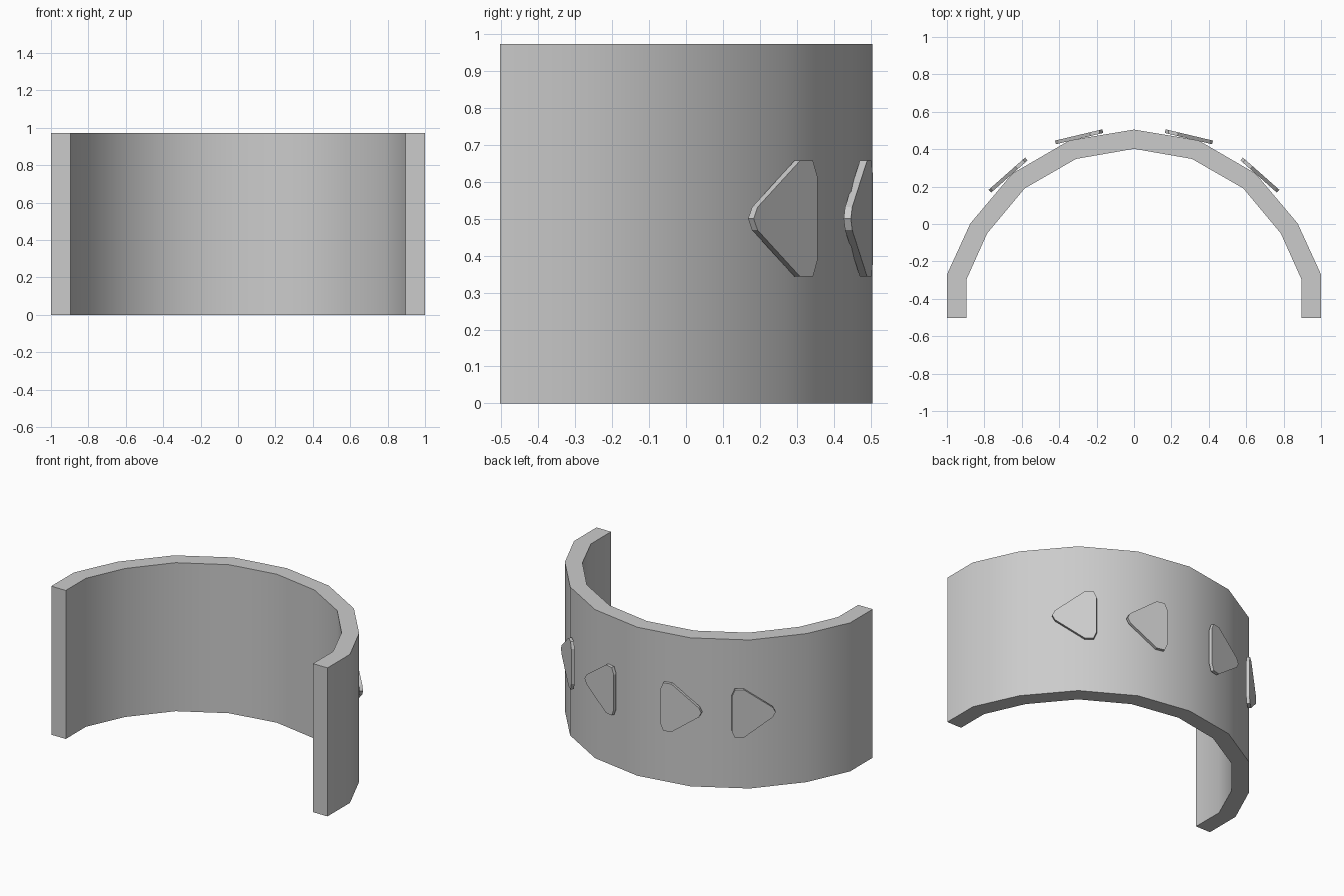
import bpy, bmesh, math
from mathutils import Vector

if "Cube" in bpy.data.objects:
    bpy.data.objects.remove(bpy.data.objects["Cube"])

H = 0.972


def finish(name, bm):
    bmesh.ops.recalc_face_normals(bm, faces=bm.faces[:])
    me = bpy.data.meshes.new(name)
    bm.to_mesh(me)
    bm.free()
    ob = bpy.data.objects.new(name, me)
    bpy.context.collection.objects.link(ob)
    return ob


def mirrored(half):
    # half runs from the +x end to the centre line
    return half + [(-x, y) for x, y in reversed(half[:-1])]


# Curved wall: thick half-ring profile extruded upward
outer = mirrored([(1, -.503), (1, -.27), (.875, .003), (.65, .27), (.345, .447), (0, .505)])
inner = mirrored([(.895, -.503), (.895, -.295), (.785, -.05), (.585, .19), (.31, .348), (0, .402)])
bm = bmesh.new()
lo = [[bm.verts.new((x, y, 0)) for x, y in p] for p in (outer, inner)]
hi = [[bm.verts.new((x, y, H)) for x, y in p] for p in (outer, inner)]
for i in range(len(outer) - 1):
    for a, b in ((lo[0], hi[0]), (lo[1], hi[1]), (lo[0], lo[1]), (hi[0], hi[1])):
        bm.faces.new((a[i], a[i + 1], b[i + 1], b[i]))
for i in (0, -1):
    bm.faces.new((lo[0][i], lo[1][i], hi[1][i], hi[0][i]))
wall = finish("curved_wall", bm)
bpy.context.view_layer.objects.active = wall
wall.select_set(True)
bpy.ops.object.shade_smooth_by_angle(angle=math.radians(40))

# Arrow plates: triangle with clipped corners, tip pointing away from the centre
tri = [(0, 0), (.016, .031), (.19, .157), (.242, .157), (.26, .115)]
tri += [(s, -z) for s, z in reversed(tri[1:])]


def arrow_plate(name, tip, base, side, thick=.02):
    tip, base = Vector((tip[0], tip[1], 0)), Vector((base[0], base[1], 0))
    d = (base - tip).normalized()
    inward = Vector((-d.y, d.x, 0)) * thick
    if inward.y > 0:
        inward = -inward
    bm = bmesh.new()
    rings = []
    for off in (Vector(), inward):
        ring = []
        for s, z in tri:
            p = tip + d * s + off
            ring.append(bm.verts.new((p.x * side, p.y, .5 + z)))
        rings.append(ring)
        bm.faces.new(ring)
    n = len(tri)
    for i in range(n):
        j = (i + 1) % n
        bm.faces.new((rings[0][i], rings[0][j], rings[1][j], rings[1][i]))
    finish(name, bm)


for side, label in ((1, "right"), (-1, "left")):
    arrow_plate("arrow_plate_inner_" + label, (.422, .446), (.17, .506), side)
    arrow_plate("arrow_plate_outer_" + label, (.777, .183), (.58, .357), side)
